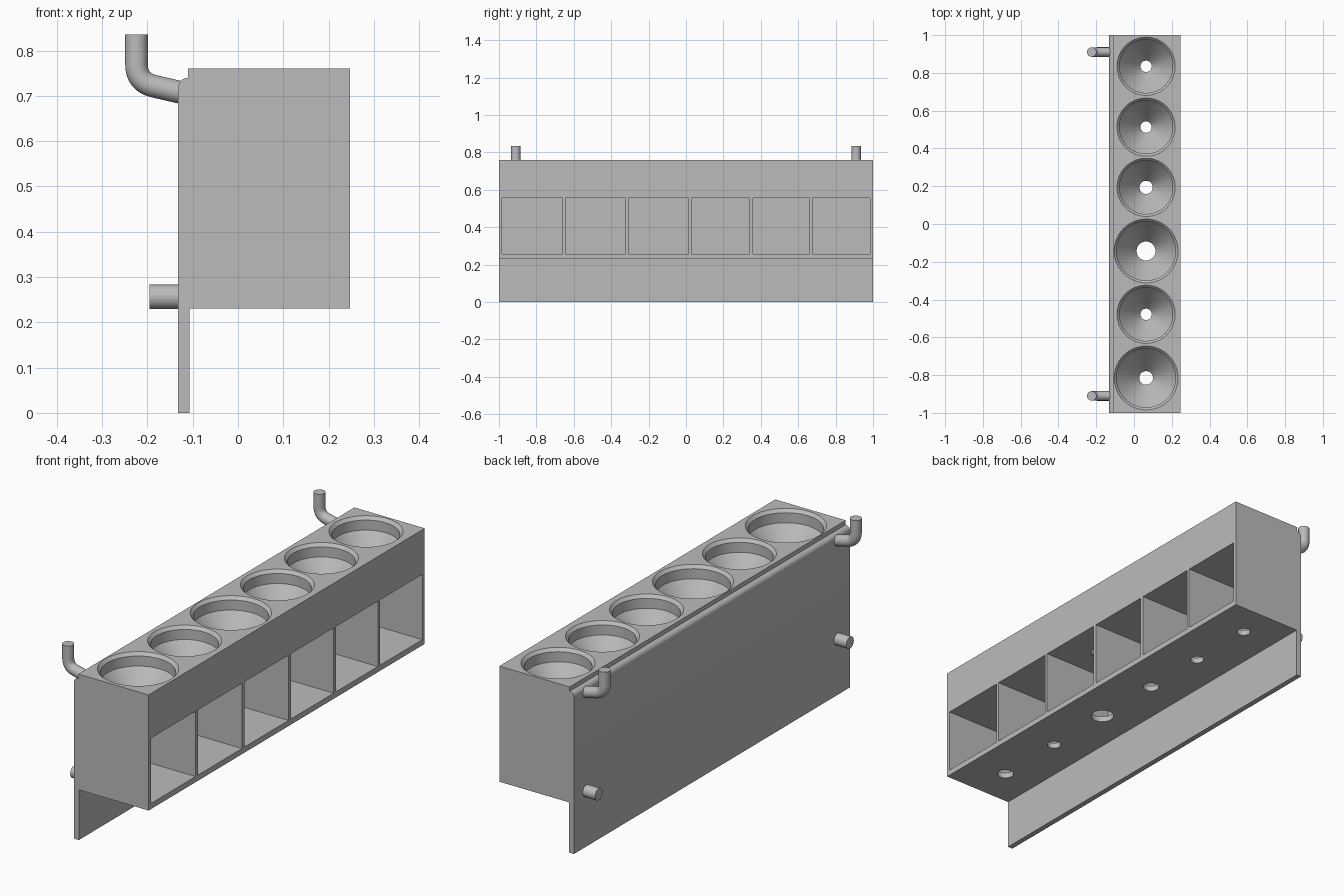
import bpy, bmesh, math
from mathutils import Vector, Matrix

if "Cube" in bpy.data.objects:
    bpy.data.objects.remove(bpy.data.objects["Cube"], do_unlink=True)

grey = bpy.data.materials.new("plain_grey")
grey.use_nodes = True
COLOUR = (0.5, 0.5, 0.5, 1)
grey.diffuse_color = COLOUR
grey.node_tree.nodes["Principled BSDF"].inputs["Base Color"].default_value = COLOUR


def finish(name, bm):
    bmesh.ops.recalc_face_normals(bm, faces=bm.faces)
    mesh = bpy.data.meshes.new(name)
    bm.to_mesh(mesh)
    bm.free()
    mesh.materials.append(grey)
    obj = bpy.data.objects.new(name, mesh)
    bpy.context.collection.objects.link(obj)
    return obj


def activate(obj):
    bpy.ops.object.select_all(action='DESELECT')
    obj.select_set(True)
    bpy.context.view_layer.objects.active = obj


def smooth(obj):
    activate(obj)
    bpy.ops.object.shade_smooth_by_angle(angle=math.radians(30))


def cut(obj, cutter):
    mod = obj.modifiers.new("cut", 'BOOLEAN')
    mod.operation = 'DIFFERENCE'
    mod.solver = 'EXACT'
    mod.object = cutter
    cutter.hide_render = True
    activate(obj)
    bpy.ops.object.modifier_apply(modifier=mod.name)
    bpy.data.objects.remove(cutter, do_unlink=True)


def sweep(bm, path, radius, sides=32):
    """Round bar along a path lying in an xz plane."""
    rings = []
    for i, p in enumerate(path):
        t = (path[min(i + 1, len(path) - 1)] - path[max(i - 1, 0)]).normalized()
        side = Vector((0, 1, 0))
        up = side.cross(t)
        rings.append([bm.verts.new(p + radius * (math.cos(a) * side + math.sin(a) * up))
                      for a in (math.tau * k / sides for k in range(sides))])
    for a, b in zip(rings, rings[1:]):
        for k in range(sides):
            n = (k + 1) % sides
            bm.faces.new((a[k], a[n], b[n], b[k]))
    bm.faces.new(rings[0])
    bm.faces.new(rings[-1])


# Sizes
BACK, PLATE, FRONT = -0.132, -0.107, 0.247
FLOOR, TOP, LIP = 0.23, 0.76, 0.74
CEILING, SHELF = 0.555, 0.256
ROUND = 0.022
HOLE_X = 0.064

# Housing: side profile with back plate and rounded lip, extruded along y
profile = [(BACK, 0), (PLATE, 0), (PLATE, FLOOR), (FRONT, FLOOR), (FRONT, TOP),
           (BACK + ROUND, TOP)]
for i in range(9):
    a = math.radians(90 + 90 * i / 8)
    profile.append((BACK + ROUND + ROUND * math.cos(a), LIP - ROUND + ROUND * math.sin(a)))
bm = bmesh.new()
face = bm.faces.new([bm.verts.new((x, -1, z)) for x, z in profile])
ext = bmesh.ops.extrude_face_region(bm, geom=[face])
bmesh.ops.translate(bm, vec=(0, 2, 0),
                    verts=[v for v in ext["geom"] if isinstance(v, bmesh.types.BMVert)])
housing = finish("housing", bm)

# Compartments open to the side: (start, end) along y
bays = [(-0.984, -0.66), (-0.644, -0.324), (-0.307, 0.013),
        (0.03, 0.34), (0.357, 0.66), (0.677, 0.983)]
bm = bmesh.new()
for y0, y1 in bays:
    x0, x1 = PLATE, FRONT + 0.1
    size = Matrix.Diagonal((x1 - x0, y1 - y0, CEILING - SHELF, 1))
    place = Matrix.Translation(((x0 + x1) / 2, (y0 + y1) / 2, (CEILING + SHELF) / 2))
    bmesh.ops.create_cube(bm, size=1, matrix=place @ size)
cut(housing, finish("bay_cutter", bm))

# Funnel wells with chamfered rims and drain holes: (y, rim radius, drain radius)
wells = [(-0.815, 0.169, 0.036), (-0.478, 0.154, 0.03), (-0.143, 0.169, 0.05),
         (0.194, 0.154, 0.035), (0.513, 0.154, 0.03), (0.835, 0.154, 0.03)]
bm = bmesh.new()
for y, rim, drain in wells:
    bore = rim - 0.013
    outline = [(0, TOP + 0.05), (rim, TOP + 0.05), (rim, TOP), (bore, TOP - 0.014),
               (bore, 0.7), (drain, CEILING + 0.005), (drain, FLOOR - 0.05), (0, FLOOR - 0.05)]
    vs = [bm.verts.new((HOLE_X + r, y, z)) for r, z in outline]
    es = [bm.edges.new(pair) for pair in zip(vs, vs[1:])]
    bmesh.ops.spin(bm, geom=vs + es, cent=(HOLE_X, y, 0), axis=(0, 0, 1),
                   angle=math.tau, steps=64)
bmesh.ops.remove_doubles(bm, verts=bm.verts, dist=0.0001)
cut(housing, finish("well_cutter", bm))
smooth(housing)

# Hooks and locating pegs on the back, one pair at each end
start, corner, tip = Vector((-0.12, 0, 0.706)), Vector((-0.224, 0, 0.73)), Vector((-0.224, 0, 0.835))
a = corner + (start - corner).normalized() * 0.04
b = corner + (tip - corner).normalized() * 0.04
bend = [a * (1 - t) ** 2 + corner * 2 * t * (1 - t) + b * t * t for t in (i / 12 for i in range(13))]
for side, y in (("front", -0.91), ("rear", 0.91)):
    shift = Vector((0, y, 0))
    bm = bmesh.new()
    sweep(bm, [p + shift for p in [start] + bend + [tip]], 0.025)
    smooth(finish(side + "_hook", bm))
    bm = bmesh.new()
    sweep(bm, [Vector((x, y, 0.256)) for x in (-0.12, -0.195)], 0.027)
    smooth(finish(side + "_peg", bm))
